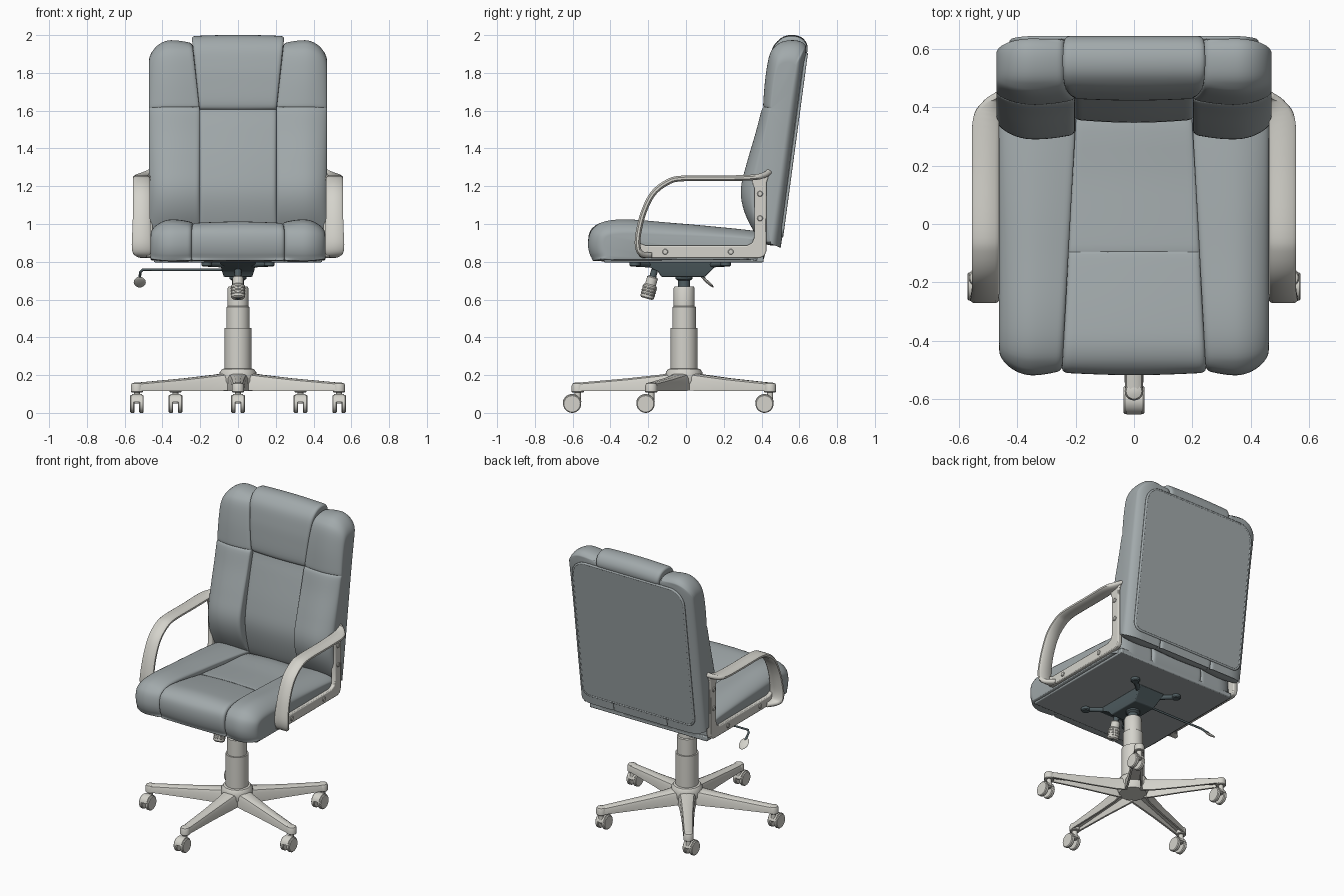
import bpy, bmesh, math
from mathutils import Vector, Matrix

if "Cube" in bpy.data.objects:
    bpy.data.objects.remove(bpy.data.objects["Cube"])

def material(name, c):
    m = bpy.data.materials.new(name)
    m.diffuse_color = (*c, 1)
    m.use_nodes = True
    m.node_tree.nodes["Principled BSDF"].inputs["Base Color"].default_value = m.diffuse_color
    return m

LEATHER = material("leather", (0.36, 0.40, 0.41))
PLASTIC = material("plastic", (0.66, 0.65, 0.60))
METAL = material("dark_metal", (0.08, 0.11, 0.12))

def finish(name, bm, mat, angle=35, bevel=0):
    bmesh.ops.recalc_face_normals(bm, faces=bm.faces[:])
    me = bpy.data.meshes.new(name)
    bm.to_mesh(me)
    bm.free()
    me.materials.append(mat)
    me.shade_smooth()
    me.set_sharp_from_angle(angle=math.radians(angle))
    ob = bpy.data.objects.new(name, me)
    bpy.context.collection.objects.link(ob)
    if bevel:
        b = ob.modifiers.new("bevel", "BEVEL")
        b.width, b.segments, b.limit_method = bevel, 2, "ANGLE"
    return ob

def spline(pts, n, closed):
    """Catmull-Rom through points of any dimension."""
    P = [Vector(p) for p in pts]
    N = len(P)
    get = (lambda i: P[i % N]) if closed else (lambda i: P[min(max(i, 0), N - 1)])
    out = []
    for i in range(N if closed else N - 1):
        a, b, c, d = (get(i + k) for k in (-1, 0, 1, 2))
        for j in range(n):
            t = j / n
            out.append(0.5 * (2 * b + (c - a) * t + (2 * a - 5 * b + 4 * c - d) * t * t
                              + (3 * b - a - 3 * c + d) * t ** 3))
    return out if closed else out + [P[-1]]

def loft(name, rings, mat, angle=35, bevel=0):
    bm = bmesh.new()
    R = [[bm.verts.new(p) for p in r] for r in rings]
    n = len(R[0])
    for a, b in zip(R, R[1:]):
        for i in range(n):
            bm.faces.new((a[i], a[(i + 1) % n], b[(i + 1) % n], b[i]))
    bm.faces.new(R[0])
    bm.faces.new(R[-1])
    return finish(name, bm, mat, angle, bevel)

def panel(name, prof, xa, xb, ra, rb, puff, sign=1, shear=0.0, n=24):
    """Padded cushion: a (y,z) profile lofted in x; ends shrink by (depth, y inset, z inset)."""
    L = spline(prof, 5, True)
    N = len(L)
    area = sum(L[i - 1].x * L[i].y - L[i].x * L[i - 1].y for i in range(N))
    us, zs = [p.x - shear * p.y for p in L], [p.y for p in L]
    uc, uh = (max(us) + min(us)) / 2, (max(us) - min(us)) / 2
    zc, zh = (max(zs) + min(zs)) / 2, (max(zs) - min(zs)) / 2
    ey, ez = (3, 1) if uh > zh else (1, 3)      # the long axis only shrinks near its ends
    rings = []
    for k in range(n + 1):
        t = 0.5 - 0.5 * math.cos(math.pi * k / n)
        ring = []
        for i, p in enumerate(L):
            d = (L[(i + 3) % N] - L[i - 3]).normalized() * (1 if area > 0 else -1)
            q = Vector((d.y, -d.x))
            x0, x1 = xa(*p), xb(*p)
            y, z = p + q * puff * math.sin(math.pi * t) * max(0, q.y, -q.x)
            wy, wz = ((us[i] - uc) / uh) ** ey, ((p.y - zc) / zh) ** ez
            for dist, (dep, iy, iz) in ((t * (x1 - x0), ra), ((1 - t) * (x1 - x0), rb)):
                if dist < dep:
                    f = 1 - math.sqrt(1 - (1 - dist / dep) ** 2)
                    y -= wy * iy * f
                    z -= wz * iz * f * (1 if wz > 0 else 0.2)
            ring.append((sign * (x0 + t * (x1 - x0)), y, z))
        rings.append(ring)
    return loft(name, rings, LEATHER, 50)

def lathe(name, prof, mat, M=Matrix(), n=32):
    rings = [[M @ Vector((r * math.cos(2 * math.pi * i / n), r * math.sin(2 * math.pi * i / n), z))
              for i in range(n)] for r, z in prof]
    return loft(name, rings, mat)

def rod(name, a, b, r, mat, n=20):
    a, b = Vector(a), Vector(b)
    M = Matrix.Translation(a) @ (b - a).to_track_quat("Z", "Y").to_matrix().to_4x4()
    h, e = (b - a).length, min(r, (b - a).length) * 0.2
    return lathe(name, [(r - e, 0), (r, e), (r, h - e), (r - e, h)], mat, M, n)

def tube(name, pts, r, mat, cyclic=False):
    cu = bpy.data.curves.new(name, "CURVE")
    cu.dimensions, cu.bevel_depth, cu.bevel_resolution = "3D", r, 2
    s = cu.splines.new("POLY")
    s.points.add(len(pts) - 1)
    for p, q in zip(s.points, pts):
        p.co = (*q, 1)
    s.use_cyclic_u, cu.use_fill_caps = cyclic, True
    cu.materials.append(mat)
    bpy.context.collection.objects.link(bpy.data.objects.new(name, cu))

rect = lambda x, y0, y1, z: [(-x, y0, z), (x, y0, z), (x, y1, z), (-x, y1, z)]

# Seat: centre panel with a cross seam, two side bolsters, base board
SEAM = (0.02, 0.014, 0.014)
seat_edge = lambda y, z: 0.219 - 0.054 * y
seat_mid = [(-0.44, 0.803), (-0.49, 0.825), (-0.51, 0.90), (-0.495, 0.97), (-0.43, 1.003), (-0.32, 0.998),
            (-0.12, 0.968), (-0.095, 0.96), (-0.07, 0.963), (0.15, 0.945), (0.40, 0.925), (0.41, 0.81), (0.36, 0.803), (0, 0.803)]
seat_side = [(-0.44, 0.803), (-0.485, 0.825), (-0.503, 0.89), (-0.485, 0.965), (-0.42, 1.0), (-0.3, 1.008),
             (-0.1, 0.992), (0.1, 0.975), (0.38, 0.945), (0.41, 0.92), (0.41, 0.81), (0.36, 0.803), (0, 0.803)]
panel("seat_centre", seat_mid, lambda y, z: -seat_edge(y, z), seat_edge, SEAM, SEAM, 0.008)
for s, side in ((1, "right"), (-1, "left")):
    panel("seat_bolster_" + side, seat_side, seat_edge, lambda y, z: 0.462, SEAM, (0.12, 0.07, 0.06), 0.016, s)
loft("seat_base", [rect(0.445, -0.435, 0.411, z) for z in (0.797, 0.83)], LEATHER, bevel=0.006)

# Backrest: centre panel, headrest roll, side bolsters
LEAN = 0.1345
back_edge = lambda y, z: 0.203 + 0.042 * min(max((z - 1.6) / 0.4, 0), 1)
back_mid = [(0.43, 0.90), (0.385, 1.0), (0.357, 1.15), (0.375, 1.3), (0.42, 1.5), (0.45, 1.62), (0.48, 1.8),
            (0.54, 1.93), (0.62, 1.92), (0.57, 1.4), (0.508, 0.92), (0.495, 0.893)]
head = [(0.45, 1.605), (0.43, 1.635), (0.434, 1.75), (0.443, 1.84), (0.463, 1.93), (0.505, 1.98), (0.56, 1.995),
        (0.615, 1.98), (0.643, 1.935), (0.63, 1.88), (0.55, 1.7), (0.49, 1.61)]
back_side = [(0.425, 0.90), (0.37, 0.97), (0.32, 1.08), (0.307, 1.19), (0.337, 1.32), (0.384, 1.48), (0.414, 1.595),
             (0.427, 1.617), (0.425, 1.64), (0.437, 1.78), (0.46, 1.90), (0.50, 1.945), (0.57, 1.957), (0.62, 1.94),
             (0.632, 1.88), (0.57, 1.4), (0.508, 0.92), (0.495, 0.893)]
panel("back_centre", back_mid, lambda y, z: -back_edge(y, z), back_edge, SEAM, SEAM, 0.01, 1, LEAN)
panel("headrest", head, lambda y, z: -back_edge(y, z), back_edge, SEAM, SEAM, 0.006, 1, LEAN)
for s, side in ((1, "right"), (-1, "left")):
    panel("back_bolster_" + side, back_side, back_edge, lambda y, z: 0.472, SEAM, (0.12, 0.055, 0.10), 0.016, s, LEAN)

# Rear cover with piping
back_y = lambda z: 0.50 + (z - 0.90) * LEAN
outline = []
for cx, cz, r, a0 in ((0.32, 1.80, 0.10, 0), (-0.32, 1.80, 0.10, 90), (-0.37, 0.985, 0.05, 180), (0.37, 0.985, 0.05, 270)):
    for k in range(7):
        a = math.radians(a0 + 15 * k)
        outline.append((cx + r * math.cos(a), cz + r * math.sin(a)))
loft("back_cover", [[(x, back_y(z) + d, z) for x, z in outline] for d in (-0.02, 0.009)], LEATHER, bevel=0.006)
tube("back_piping", [(x, back_y(z) + 0.003, z) for x, z in outline], 0.008, LEATHER, True)

# Armrests: wide swept band, flat side frame, screws
band = [(0.445, 1.283, 0.458, 0.475), (0.42, 1.262, 0.458, 0.515), (0.36, 1.247, 0.462, 0.552), (0.2, 1.242, 0.465, 0.555),
        (-0.02, 1.241, 0.465, 0.555), (-0.10, 1.220, 0.465, 0.555), (-0.175, 1.16, 0.465, 0.555), (-0.225, 1.06, 0.465, 0.556),
        (-0.252, 0.95, 0.463, 0.560), (-0.255, 0.88, 0.46, 0.562), (-0.235, 0.842, 0.458, 0.55), (-0.18, 0.834, 0.456, 0.50)]
frame = [(-0.25, 0.83), (-0.23, 0.82), (0.39, 0.82), (0.415, 0.83), (0.425, 0.855), (0.427, 1.22), (0.445, 1.28), (0.40, 1.255),
         (0.345, 1.24), (0.362, 1.19), (0.362, 0.93), (0.35, 0.90), (0.32, 0.885), (-0.21, 0.885), (-0.25, 0.90)]
for s, side in ((1, "right"), (-1, "left")):
    P = spline(band, 5, False)
    rings = []
    for i, p in enumerate(P):
        a, b = P[max(i - 1, 0)], P[min(i + 1, len(P) - 1)]
        d = Vector((b[0] - a[0], b[1] - a[1])).normalized()
        c, w, h = (p[2] + p[3]) / 2, (p[3] - p[2]) / 2, 0.015
        e = min(0.012, w * 0.8)
        sec = [(-w, -h * .4), (-w + e, -h), (w - e, -h), (w, -h * .4), (w, h * .4), (w - e, h), (-w + e, h), (-w, h * .4)]
        rings.append([(s * (c + u), p[0] + d.y * v, p[1] - d.x * v) for u, v in sec])
    loft("armrest_band_" + side, rings, PLASTIC, 50)
    loft("armrest_frame_" + side, [[(s * x, y, z) for y, z in frame] for x in (0.452, 0.485)], PLASTIC, bevel=0.006)
    for y, z in ((0.392, 1.16), (0.392, 1.03), (-0.11, 0.853), (0.237, 0.853)):
        rod("armrest_screw_" + side, (s * 0.47, y, z), (s * 0.491, y, z), 0.015, PLASTIC)

# Tilt mechanism under the seat
loft("mechanism_tray", [rect(0.075, -0.13, 0.10, 0.72), rect(0.085, -0.15, 0.13, 0.75), rect(0.095, -0.25, 0.18, 0.797)], METAL, bevel=0.005)
for sx in (1, -1):
    for y0, y1 in ((-0.18, -0.27), (0.12, 0.21)):
        tube("mechanism_arm", [(sx * 0.06, y0, 0.785), (sx * 0.165, y1, 0.79)], 0.016, METAL)
        rod("mechanism_pad", (sx * 0.165, y1, 0.775), (sx * 0.165, y1, 0.803), 0.028, METAL)

# Height lever with paddle
tube("height_lever", [(0, 0.05, 0.758), (-0.505, 0.05, 0.758), (-0.518, 0.06, 0.745), (-0.52, 0.10, 0.71)], 0.007, METAL)
bm = bmesh.new()
M = Matrix.Translation((-0.52, 0.115, 0.692)) @ Matrix.Rotation(math.radians(-41), 4, "X") @ Matrix.Diagonal((0.032, 0.042, 0.008, 1))
bmesh.ops.create_uvsphere(bm, u_segments=20, v_segments=10, radius=1, matrix=M)
finish("lever_paddle", bm, PLASTIC, 60)

# Tension knob
a, b = Vector((0, -0.165, 0.76)), Vector((0, -0.208, 0.605))
rod("knob_shaft", a, b, 0.018, METAL)
rod("knob_neck", a.lerp(b, 0.25), a.lerp(b, 0.6), 0.029, PLASTIC)
rod("knob_grip", a.lerp(b, 0.52), b, 0.037, PLASTIC, 16)
for t in (0.62, 0.72, 0.82):
    rod("knob_ridge", a.lerp(b, t), a.lerp(b, t + 0.05), 0.039, PLASTIC, 16)

# Gas column and hub
C = Matrix.Translation((0, -0.01, 0))
lathe("column", [(0.071, 0.2), (0.071, 0.45), (0.062, 0.45), (0.062, 0.56), (0.055, 0.565), (0.055, 0.66), (0.05, 0.67)], PLASTIC, C)
lathe("column_neck", [(0.032, 0.66), (0.032, 0.70), (0.045, 0.71), (0.045, 0.73)], METAL, C)
lathe("hub", [(0.07, 0.13), (0.085, 0.13), (0.10, 0.17), (0.097, 0.215), (0.085, 0.232), (0.06, 0.237)], PLASTIC, C)

# Five hollow legs with hooded twin-wheel casters
for k in range(5):
    M = C @ Matrix.Rotation(math.radians(-90 + 72 * k), 4, "Z")
    rings = []
    for r, w, zt, zb in ((0.06, 0.058, 0.212, 0.12), (0.13, 0.048, 0.202, 0.115), (0.30, 0.038, 0.183, 0.115), (0.56, 0.031, 0.16, 0.115)):
        v = w - 0.012
        sec = [(-w, zb), (-w * .95, zt - .025), (-w * .8, zt - .008), (-w * .4, zt), (w * .4, zt), (w * .8, zt - .008),
               (w * .95, zt - .025), (w, zb), (v, zb), (v * .9, zt - .03), (-v * .9, zt - .03), (-v, zb)]
        rings.append([M @ Vector((r, y, z)) for y, z in sec])
    loft("leg", rings, PLASTIC, 40)
    tip = M @ Vector((0.563, 0, 0))
    lathe("leg_tip", [(0.028, 0.108), (0.032, 0.112), (0.032, 0.145), (0.027, 0.156), (0.012, 0.161)], PLASTIC, Matrix.Translation(tip), 20)
    x, y = tip.x, tip.y - 0.03
    rod("caster_stem", (tip.x, tip.y, 0.05), (tip.x, tip.y, 0.115), 0.016, PLASTIC)
    arc = [math.radians(10 + 10 * j) for j in range(17)]
    loft("caster_hood", [[(x + dx, y + 0.05 * math.cos(t), 0.05 + 0.05 * math.sin(t)) for t in arc] for dx in (-0.026, 0.026)], PLASTIC)
    for s in (1, -1):
        rod("caster_wheel", (x + s * 0.012, y, 0.048), (x + s * 0.036, y, 0.048), 0.048, PLASTIC, 28)
